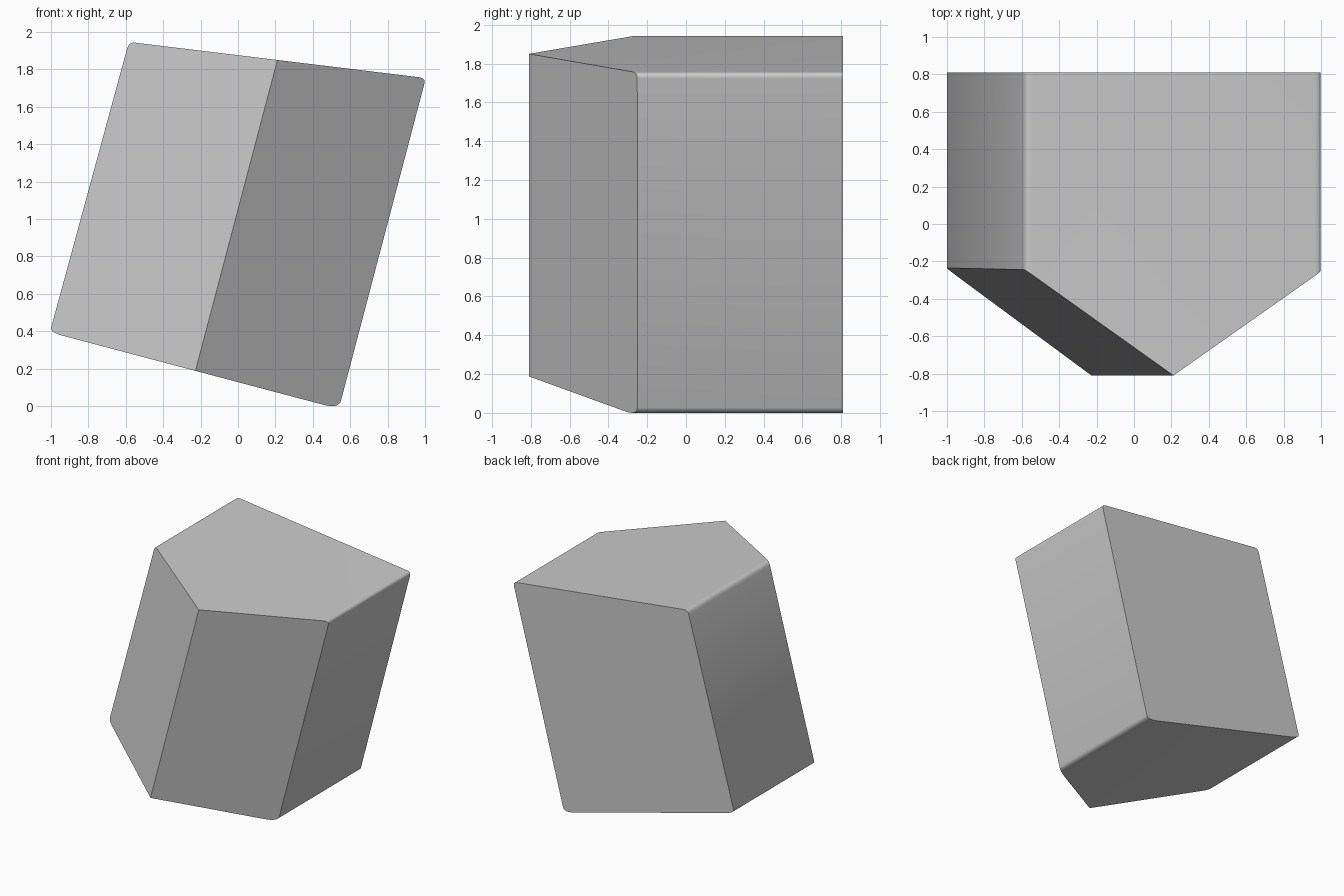
import bpy, bmesh
from mathutils import Vector as V

if "Cube" in bpy.data.objects:
    bpy.data.objects.remove(bpy.data.objects["Cube"])

# Rounded front outline: start, control and end point (x, z) of each corner
corners = [
    ((0.45, 0.012), (0.537, -0.012), (0.55, 0.03)),
    ((0.996, 1.725), (1.006, 1.757), (0.965, 1.762)),
    ((-0.54, 1.945), (-0.582, 1.955), (-0.593, 1.915)),
    ((-1.0, 0.42), (-1.0, 0.40), (-0.95, 0.383)),
]
STEPS = 6
outline = []
for a, b, c in corners:
    a, b, c = V(a), V(b), V(c)
    for i in range(STEPS + 1):
        t = i / STEPS
        outline.append(a * (1 - t) ** 2 + b * 2 * t * (1 - t) + c * t * t)

# Extrude the outline from back to front
bm = bmesh.new()
back = bm.faces.new([bm.verts.new((p.x, 0.81, p.y)) for p in outline])
res = bmesh.ops.extrude_face_region(bm, geom=[back], use_keep_orig=True)
bmesh.ops.translate(bm, vec=(0, -1.8, 0),
                    verts=[g for g in res["geom"] if isinstance(g, bmesh.types.BMVert)])
bmesh.ops.recalc_face_normals(bm, faces=bm.faces)

# Slice the front into two slanted faces that meet at a leaning ridge
ridge_top, ridge_bottom = V((0.212, -0.81, 1.858)), V((-0.229, -0.81, 0.186))
for side in (V((-0.795, -0.24, 1.17)), V((0.775, -0.25, 0.88))):
    normal = (ridge_top - ridge_bottom).cross(side - ridge_bottom).normalized()
    if normal.y > 0:
        normal.negate()
    cut = bmesh.ops.bisect_plane(bm, geom=bm.verts[:] + bm.edges[:] + bm.faces[:],
                                 plane_co=ridge_bottom, plane_no=normal, clear_outer=True)
    edges = [g for g in cut["geom_cut"] if isinstance(g, bmesh.types.BMEdge)]
    bmesh.ops.contextual_create(bm, geom=edges)
bmesh.ops.recalc_face_normals(bm, faces=bm.faces)

# Stand the block on the ground
low = min(v.co.z for v in bm.verts)
bmesh.ops.translate(bm, vec=(0, 0, -low), verts=bm.verts)

mesh = bpy.data.meshes.new("leaning_block")
bm.to_mesh(mesh)
bm.free()
block = bpy.data.objects.new("leaning_block", mesh)
bpy.context.collection.objects.link(block)
bpy.context.view_layer.objects.active = block
block.select_set(True)
bpy.ops.object.shade_smooth_by_angle()
